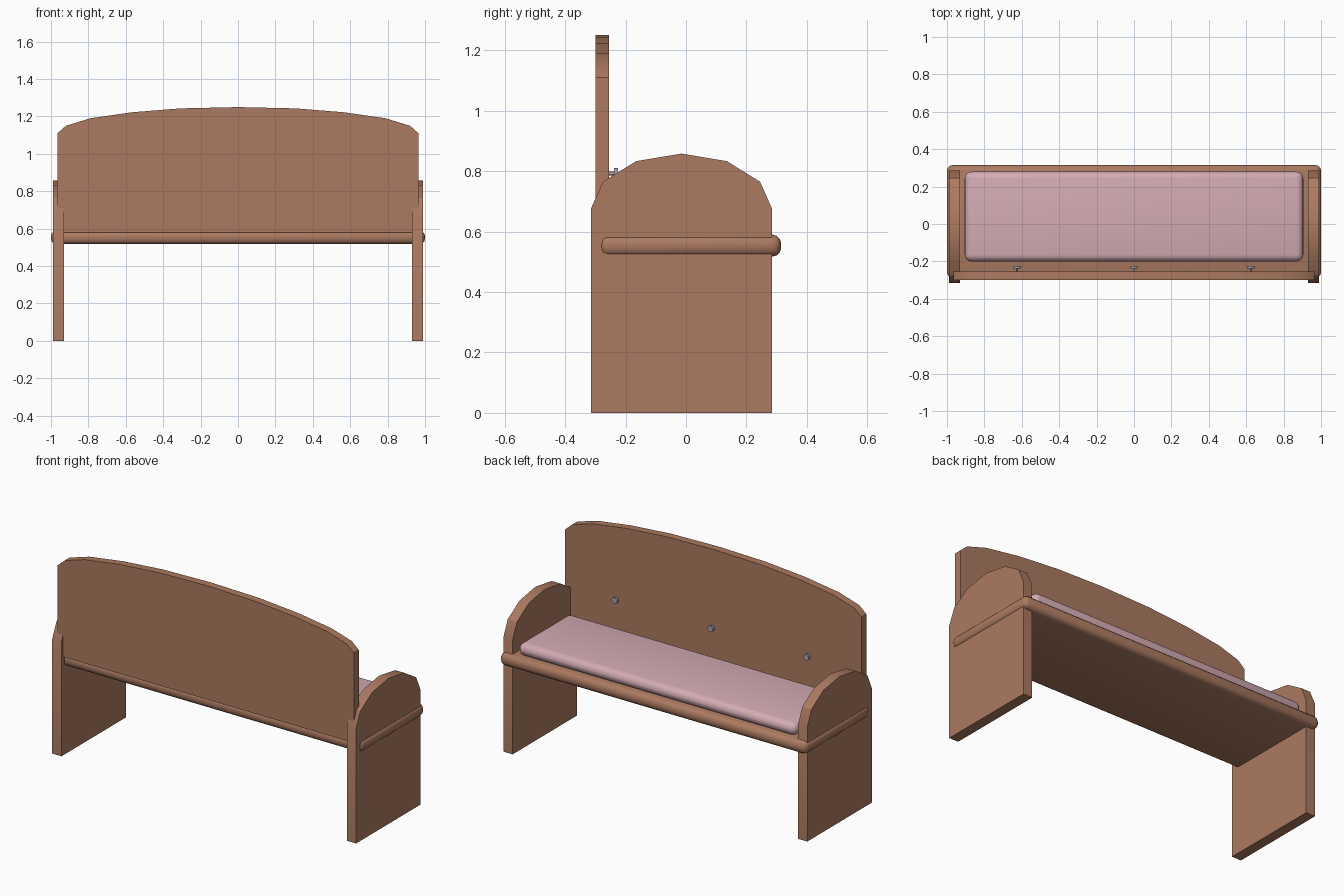
import bpy, bmesh, math
from mathutils import Matrix, Vector

cube = bpy.data.objects.get("Cube")
if cube:
    bpy.data.objects.remove(cube, do_unlink=True)


def material(name, rgb):
    mat = bpy.data.materials.new(name)
    mat.use_nodes = True
    mat.diffuse_color = (*rgb, 1)
    mat.node_tree.nodes["Principled BSDF"].inputs["Base Color"].default_value = (*rgb, 1)
    return mat


WOOD = material("warm brown wood", (0.41, 0.195, 0.118))
PINK = material("dusty pink fabric", (0.66, 0.41, 0.46))
METAL = material("grey metal", (0.38, 0.36, 0.42))


def finish(name, bm, mat, angle):
    bmesh.ops.recalc_face_normals(bm, faces=bm.faces)
    mesh = bpy.data.meshes.new(name)
    bm.to_mesh(mesh)
    bm.free()
    mesh.materials.append(mat)
    obj = bpy.data.objects.new(name, mesh)
    bpy.context.collection.objects.link(obj)
    bpy.ops.object.select_all(action="DESELECT")
    obj.select_set(True)
    bpy.context.view_layer.objects.active = obj
    bpy.ops.object.shade_smooth_by_angle(angle=math.radians(angle))
    return obj


def prism(name, points, push, mat):
    """Extrude a flat outline along a vector."""
    bm = bmesh.new()
    face = bm.faces.new([bm.verts.new(p) for p in points])
    new = bmesh.ops.extrude_face_region(bm, geom=[face])["geom"]
    verts = [g for g in new if isinstance(g, bmesh.types.BMVert)]
    bmesh.ops.translate(bm, verts=verts, vec=push)
    # the starting face must stay as the cap
    if not face.is_valid or len(bm.faces) < len(points) + 2:
        bmesh.ops.holes_fill(bm, edges=bm.edges)
    return finish(name, bm, mat, 30)


def rounded_box(name, low, high, radius, segments, mat, angle):
    """Box between two corners with every edge rounded."""
    low, high = Vector(low), Vector(high)
    bm = bmesh.new()
    bmesh.ops.create_cube(bm, size=1)
    bmesh.ops.scale(bm, vec=high - low, verts=bm.verts)
    bmesh.ops.translate(bm, vec=(low + high) / 2, verts=bm.verts)
    bmesh.ops.bevel(bm, geom=bm.edges[:], offset=radius, segments=segments,
                    profile=0.5, affect="EDGES")
    return finish(name, bm, mat, angle)


def mirrored(half):
    """Complete a half outline whose last point lies on the centre line."""
    return half + [(-u, v) for u, v in reversed(half[:-1])]


# Arched side panels that serve as legs and armrests
arch = mirrored([(0.30, 0), (0.30, 0.675), (0.26, 0.765), (0.15, 0.833), (0, 0.858)])
for side, x in (("left", 0.93), ("right", -0.99)):
    prism(side + "_side_panel", [(x, y - 0.015, z) for y, z in arch], (0.06, 0, 0), WOOD)

# Curved backrest board
curve = mirrored([(0.965, 0.58), (0.965, 1.11), (0.92, 1.15), (0.79, 1.19),
                  (0.57, 1.222), (0.31, 1.243), (0, 1.25)])
prism("backrest", [(x, -0.30, z) for x, z in curve], (0, 0.046, 0), WOOD)

# Seat board with rounded rim, passing through the side panels
rounded_box("seat_board", (-1, -0.288, 0.517), (1, 0.315, 0.59), 0.03, 3, WOOD, 40)

# Soft cushion
rounded_box("seat_cushion", (-0.905, -0.20, 0.585), (0.905, 0.28, 0.66), 0.036, 4, PINK, 180)

# Three small knobs on the backrest, each a stem and a head
for label, x in (("left", 0.625), ("middle", 0), ("right", -0.625)):
    bm = bmesh.new()
    for radius, start, end in ((0.006, -0.26, -0.235), (0.018, -0.238, -0.225)):
        place = Matrix.Translation((x, (start + end) / 2, 0.792)) @ Matrix.Rotation(math.pi / 2, 4, "X")
        bmesh.ops.create_cone(bm, cap_ends=True, segments=12, radius1=radius,
                              radius2=radius, depth=end - start, matrix=place)
    finish(label + "_backrest_knob", bm, METAL, 30)
